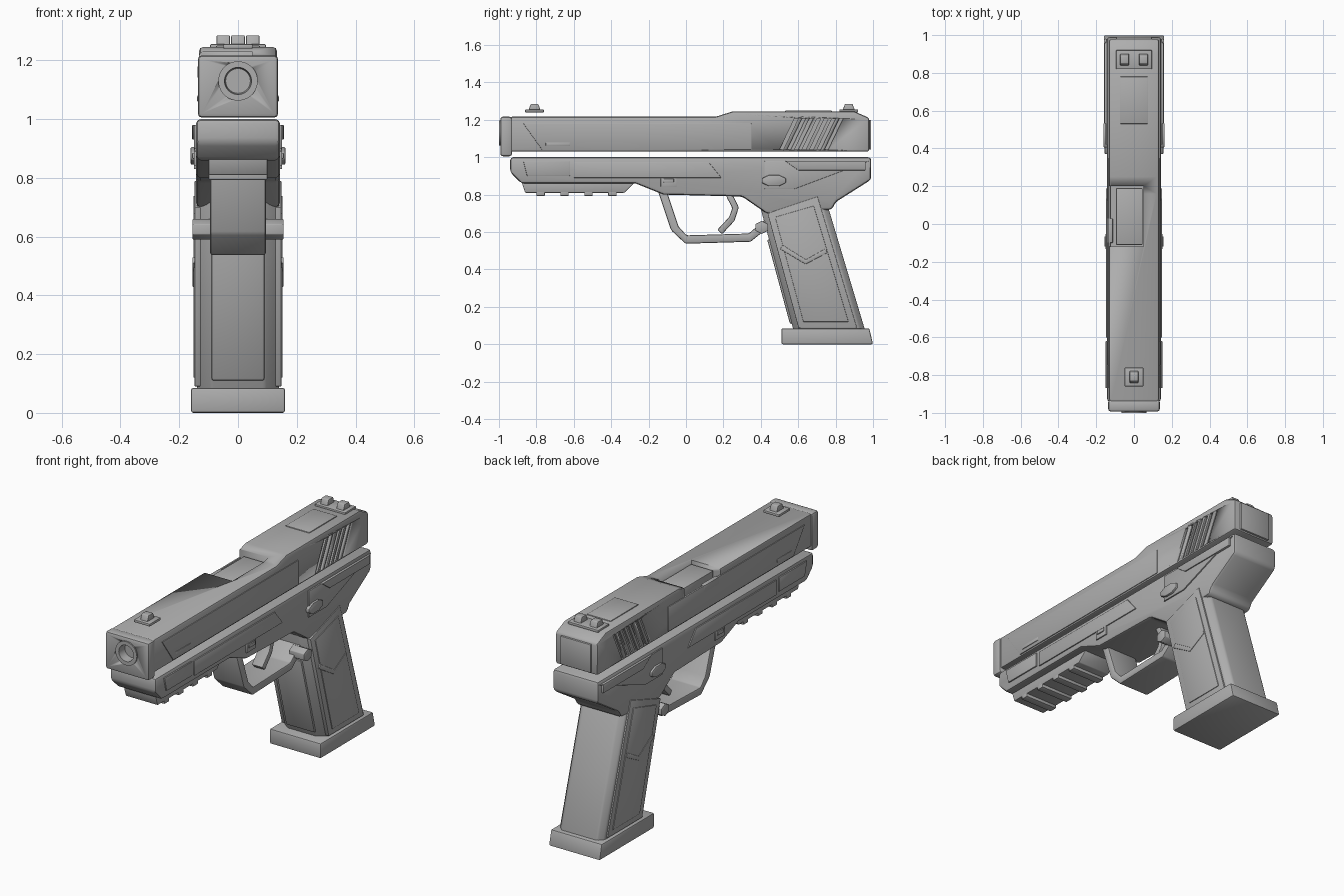
import bpy, bmesh, math
from mathutils import Vector

cube = bpy.data.objects.get("Cube")
if cube:
    bpy.data.objects.remove(cube)

# Single flat finish
metal = bpy.data.materials.new("matte grey")
metal.use_nodes = True
grey = (.42, .42, .42, 1)
metal.diffuse_color = grey
metal.node_tree.nodes["Principled BSDF"].inputs["Base Color"].default_value = grey


def activate(ob):
    bpy.ops.object.select_all(action='DESELECT')
    ob.select_set(True)
    bpy.context.view_layer.objects.active = ob


def finish(name, bm, bevel=0):
    """Turn a bmesh into a shaded object with optional rounded edges."""
    bmesh.ops.recalc_face_normals(bm, faces=bm.faces)
    mesh = bpy.data.meshes.new(name)
    bm.to_mesh(mesh)
    bm.free()
    mesh.materials.append(metal)
    ob = bpy.data.objects.new(name, mesh)
    bpy.context.collection.objects.link(ob)
    activate(ob)
    if bevel:
        mod = ob.modifiers.new("edges", 'BEVEL')
        mod.width = bevel
        mod.segments = 2
        mod.limit_method = 'ANGLE'
        mod.angle_limit = math.radians(25)
        bpy.ops.object.modifier_apply(modifier=mod.name)
    bpy.ops.object.shade_smooth_by_angle(angle=math.radians(35))
    return ob


def loft(bm, rings):
    """Skin closed rings of points and cap both ends."""
    rows = [[bm.verts.new(point) for point in ring] for ring in rings]
    for a, b in zip(rows, rows[1:]):
        for i in range(len(a)):
            bm.faces.new((a[i - 1], a[i], b[i], b[i - 1]))
    bm.faces.new(rows[0])
    bm.faces.new(rows[-1])


def prism(name, outline, half, bevel=.004, shift=0):
    """Extrude a side outline of (y, z) points across the width."""
    bm = bmesh.new()
    loft(bm, [[(x, y, z) for y, z in outline] for x in (shift - half, shift + half)])
    return finish(name, bm, bevel)


def side_pair(name, outline, proud, bevel=.003, inner=.125):
    """Extrude a side outline outward on both flanks."""
    bm = bmesh.new()
    for sign in (-1, 1):
        loft(bm, [[(sign * x, y, z) for y, z in outline] for x in (inner, proud)])
    return finish(name, bm, bevel)


def quad(front, back, low, high, front_slant=0, back_slant=0):
    """Four-sided outline whose lower corners move inward by the slants."""
    return [(front, high), (back, high), (back - back_slant, low), (front + front_slant, low)]


def oval(y, z, length, height, sides=8):
    turns = [2 * math.pi * (i + .5) / sides for i in range(sides)]
    return [(y + length * math.cos(t) / 2, z + height * math.sin(t) / 2) for t in turns]


def ribbon(path, width):
    """Outline of a band that follows a path of (y, z) points."""
    path = [Vector(p) for p in path]
    left, right = [], []
    for i, point in enumerate(path):
        before, after = path[max(i - 1, 0)], path[min(i + 1, len(path) - 1)]
        along = (after - before).normalized()
        offset = Vector((-along.y, along.x)) * width / 2
        left.append(point + offset)
        right.append(point - offset)
    return left + right[::-1]


def lathe(name, profile, height):
    """Skin circles (radius, y) around a front-to-back axis."""
    bm = bmesh.new()
    turns = [math.tau * i / 40 for i in range(40)]
    loft(bm, [[(r * math.cos(t), y, height + r * math.sin(t)) for t in turns]
              for r, y in profile])
    return finish(name, bm)


def cut(ob, cutter):
    mod = ob.modifiers.new("cut", 'BOOLEAN')
    mod.operation = 'DIFFERENCE'
    mod.solver = 'EXACT'
    mod.object = cutter
    activate(ob)
    bpy.ops.object.modifier_apply(modifier=mod.name)
    bpy.data.objects.remove(cutter)


# Shared heights and lengths
frame_top = 1
slide_low, slide_top, hump_top = 1.03, 1.217, 1.245
nose_back, slide_back = -.94, .98
bore = 1.13

# Slide with ejection port and slanted rear grooves
slide = prism("slide", [(nose_back, slide_low), (slide_back, slide_low), (slide_back, 1.21),
                        (.9, hump_top), (.25, hump_top), (.16, slide_top),
                        (nose_back, slide_top)], half=.132, bevel=.012)
cut(slide, prism("port_cutter", quad(-.12, .2, 1.15, 1.4), half=.125, bevel=0, shift=-.075))
for i in range(7):
    start = .58 + i * .04
    groove = quad(start, start + .02, slide_low + .01, slide_top - .01, -.08, .08)
    cut(slide, side_pair("groove_cutter", groove, proud=.2, bevel=0, inner=.122))
prism("barrel_hood", quad(-.11, .19, 1.1, 1.2), half=.07, shift=-.025)
prism("extractor", quad(-.1, .03, 1.14, 1.18), half=.013, shift=-.125)
side_pair("slide_side_panel", quad(-.87, .35, slide_low + .01, 1.18, front_slant=.1), proud=.136)
side_pair("slide_side_slot", quad(-.75, -.62, 1.06, 1.08), proud=.139)
prism("slide_back_plate", quad(.96, .99, slide_low + .01, 1.2), half=.095)
prism("slide_top_plate", quad(.53, .78, 1.2, hump_top + .005), half=.075)

# Nose cap and muzzle
nose = prism("nose_cap", quad(-.993, nose_back + .01, 1.005, slide_top), half=.137, bevel=.014)
cut(nose, lathe("muzzle_cutter", [(.06, -1.1), (.06, nose_back)], bore))
lathe("muzzle_ring", [(.067, nose_back), (.067, -1), (.046, -1), (.042, -.95)], bore)

# Sights: one post in front, two at the rear
for name, y, half, posts in (("front_sight", -.81, .05, [0]), ("rear_sight", .87, .095, [-.05, .05])):
    prism(name + "_base", quad(y - .05, y + .05, hump_top - .005, hump_top + .01), half)
    for x in posts:
        post = quad(y - .02, y + .02, hump_top, hump_top + .04, -.015, -.015)
        prism(name + "_post", post, half=.023, shift=x)

# Frame with raised flank panels
prism("frame", [(nose_back, frame_top), (nose_back, .92), (-.88, .86), (-.27, .86), (-.12, .8),
                (.3, .79), (.43, .7), (.78, .72), (.8, .76), (.99, .88), (.99, frame_top)],
      half=.143, bevel=.016)
side_pair("frame_nose_panel", quad(-.87, -.62, .9, .98, front_slant=.02), proud=.15)
side_pair("frame_long_panel", quad(-.6, .12, .89, .975, back_slant=-.07), proud=.149)
side_pair("frame_rear_panel", quad(.42, .98, .83, .98, back_slant=.4), proud=.15)
side_pair("frame_rear_inlay", quad(.53, .96, .93, .98, front_slant=.07), proud=.156)

# Accessory rail
prism("rail", quad(-.88, -.27, .81, .87, .02, .06), half=.1)
for i in range(4):
    tooth = -.8 + i * .128
    prism("rail_tooth", quad(tooth, tooth + .045, .793, .83), half=.1)

# Trigger guard and trigger
guard_path = [(-.13, .83), (-.06, .62), (0, .56), (.34, .57), (.45, .66)]
prism("trigger_guard", ribbon(guard_path, width=.045), half=.095, bevel=.008)
trigger_path = [(.23, .8), (.265, .73), (.245, .67), (.18, .6)]
prism("trigger", ribbon(trigger_path, width=.035), half=.035, bevel=.008)


# Grip, leaning back towards its base
def grip_front(z):
    return .585 - .27 * z


def grip_back(z):
    return .98 - .3 * z


def grip_outline(inset, low, front_top, back_top):
    return [(grip_front(low) + inset, low), (grip_back(low) - inset, low),
            (grip_back(back_top) - inset, back_top), (grip_front(front_top) + inset, front_top)]


grip = bmesh.new()
sections = []
for z in (.07, .4, .73):
    front, back = grip_front(z) + .01, grip_back(z)
    half = [(.09, front), (.14, front + .04), (.14, back - .03), (.11, back)]
    sections.append([(x, y, z) for x, y in half] + [(-x, y, z) for x, y in reversed(half)])
loft(grip, sections)
finish("grip", grip, bevel=.008)
strap = [(grip_front(z) + depth, z) for z, depth in ((.11, 0), (.56, 0), (.56, .05), (.11, .05))]
prism("grip_front_strap", strap, half=.09, bevel=.008)
side_pair("grip_side_panel", grip_outline(.04, low=.09, front_top=.7, back_top=.79), proud=.148)
side_pair("grip_texture_panel", grip_outline(.075, low=.12, front_top=.68, back_top=.74), proud=.152)
side_pair("grip_chevron", ribbon([(.51, .52), (.64, .44), (.75, .5)], width=.025), proud=.155)

# Base plate
prism("base_plate", quad(.51, .98, 0, .085, back_slant=-.02), half=.16, bevel=.008)

# Controls on both flanks
side_pair("slide_stop_lever", oval(.47, .875, length=.14, height=.065), proud=.162, bevel=.006)
side_pair("takedown_latch", quad(-.135, -.05, .84, .89), proud=.15)
side_pair("takedown_catch", quad(-.12, -.065, .865, .885), proud=.156)
side_pair("magazine_release", oval(.405, .625, length=.08, height=.07, sides=6), proud=.155, inner=.06)
